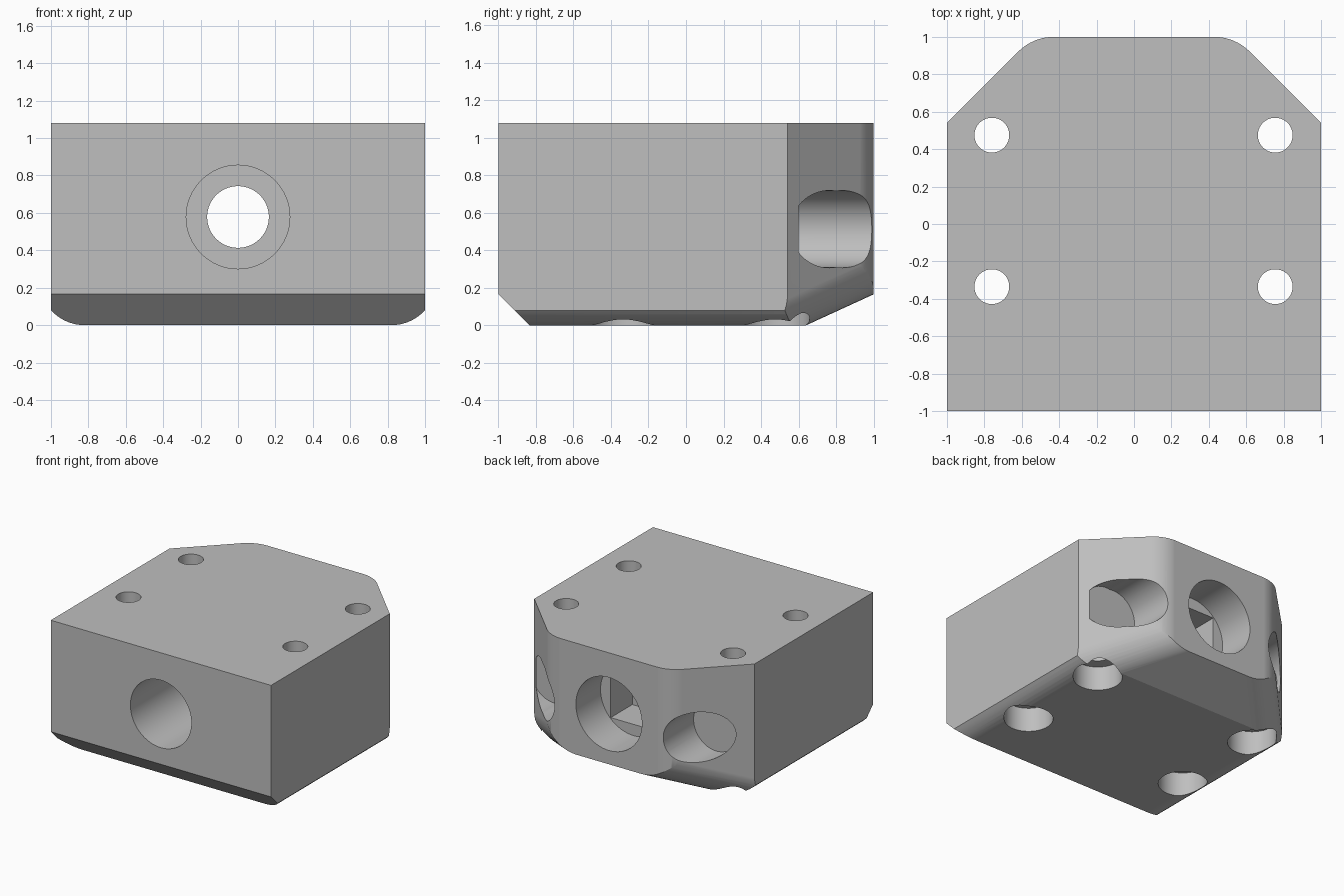
import bpy, bmesh
from mathutils import Vector, Matrix
from math import radians

if "Cube" in bpy.data.objects:
    bpy.data.objects.remove(bpy.data.objects["Cube"])

gray = bpy.data.materials.new("plain gray")
gray.use_nodes = True
color = (0.52, 0.52, 0.52, 1)
gray.diffuse_color = color
gray.node_tree.nodes["Principled BSDF"].inputs["Base Color"].default_value = color

HEIGHT = 1.08
BORE_Z = 0.578


def make_object(name, bm):
    bmesh.ops.recalc_face_normals(bm, faces=bm.faces)
    mesh = bpy.data.meshes.new(name)
    bm.to_mesh(mesh)
    bm.free()
    mesh.materials.append(gray)
    obj = bpy.data.objects.new(name, mesh)
    bpy.context.collection.objects.link(obj)
    return obj


def slice_off(bm, normal, dist):
    """Remove everything beyond a plane and cap the cut."""
    cut = bmesh.ops.bisect_plane(
        bm, geom=bm.verts[:] + bm.edges[:] + bm.faces[:], dist=1e-5,
        plane_co=normal * dist, plane_no=normal, clear_outer=True)
    edges = [e for e in cut["geom_cut"]
             if isinstance(e, bmesh.types.BMEdge) and e.is_boundary]
    if len(edges) > 2:
        bmesh.ops.contextual_create(bm, geom=edges)


def round_edge(bm, plane_a, plane_b, radius, steps=12):
    """Round the edge between two planes with tangent slices."""
    (na, da), (nb, db) = plane_a, plane_b
    k = na.dot(nb)
    ea, eb = da - radius, db - radius
    center = (na * (ea - k * eb) + nb * (eb - k * ea)) / (1 - k * k)
    for i in range(1, steps):
        n = na.slerp(nb, i / steps)
        slice_off(bm, n, n.dot(center) + radius)


def plane(normal, point):
    n = Vector(normal).normalized()
    return n, n.dot(Vector(point))


# Block with chamfered front, sloped back and cut rear corners
bm = bmesh.new()
bmesh.ops.create_cube(bm, size=1, matrix=Matrix.Translation((0, 0, HEIGHT / 2))
                      @ Matrix.Diagonal((2, 2, HEIGHT, 1)))
bottom = plane((0, 0, -1), (0, 0, 0))
back = plane((0, 1, 0), (0, 1, 0))
slope = plane((0, 0.165, -0.36), (0, 0.64, 0))
slice_off(bm, *plane((0, -1, -1), (0, -0.835, 0)))
slice_off(bm, *slope)
for side in (-1, 1):
    corner = plane((side, 1, 0), (side, 0.54, 0))
    slice_off(bm, *corner)
    round_edge(bm, corner, back, 0.265)
    round_edge(bm, corner, slope, 0.26)
    round_edge(bm, plane((side, 0, 0), (side * 1.0625, 0, 0)), bottom, 0.2425)
block = make_object("block", bm)


# Cutters
cutters = []


def drill(name, axis, a, b, radius, start, end):
    """Round cutter along y at (x=a, z=b) or along z at (x=a, y=b)."""
    mid = (start + end) / 2
    if axis == "Y":
        place = Matrix.Translation((a, mid, b)) @ Matrix.Rotation(radians(90), 4, "X")
    else:
        place = Matrix.Translation((a, b, mid))
    bm = bmesh.new()
    bmesh.ops.create_cone(bm, cap_ends=True, segments=64, radius1=radius,
                          radius2=radius, depth=end - start, matrix=place)
    cutters.append(make_object(name, bm))


# Main bore: wide front, narrow middle, square pocket, wide back
drill("front_bore", "Y", 0, BORE_Z, 0.277, -1.2, -0.37)
drill("middle_bore", "Y", 0, BORE_Z, 0.165, -0.5, 0.6)
drill("back_bore", "Y", 0, BORE_Z, 0.30, 0.68, 1.2)
bm = bmesh.new()
bmesh.ops.create_cube(bm, size=1, matrix=Matrix.Translation((0, 0.57, BORE_Z))
                      @ Matrix.Diagonal((0.415, 0.34, 0.415, 1)))
cutters.append(make_object("square_pocket", bm))

# Blind holes in the cut corners, the left one doubled
for x in (-0.695, 0.705, 0.775):
    drill("corner_hole", "Y", x, 0.513, 0.206, 0.6, 1.2)

# Screw holes with wide recesses below
for x in (-0.76, 0.755):
    for y in (-0.335, 0.475):
        drill("screw_hole", "Z", x, y, 0.093, -0.2, 1.3)
        drill("screw_recess", "Z", x, y, 0.185, -0.2, 0.2)

for cutter in cutters:
    cutter.hide_render = True
    mod = block.modifiers.new(cutter.name, "BOOLEAN")
    mod.operation = "DIFFERENCE"
    mod.solver = "EXACT"
    mod.object = cutter

# Bake the cuts and drop the cutters
graph = bpy.context.evaluated_depsgraph_get()
baked = bpy.data.meshes.new_from_object(block.evaluated_get(graph))
block.modifiers.clear()
block.data = baked
baked.materials.clear()
baked.materials.append(gray)
baked.polygons.foreach_set("material_index", [0] * len(baked.polygons))
for cutter in cutters:
    bpy.data.objects.remove(cutter)

# Smooth the curved faces, keep the flats flat
bpy.ops.object.select_all(action="DESELECT")
block.select_set(True)
bpy.context.view_layer.objects.active = block
bpy.ops.object.shade_smooth_by_angle(angle=radians(20))
weighted = block.modifiers.new("even_shading", "WEIGHTED_NORMAL")
weighted.keep_sharp = True
